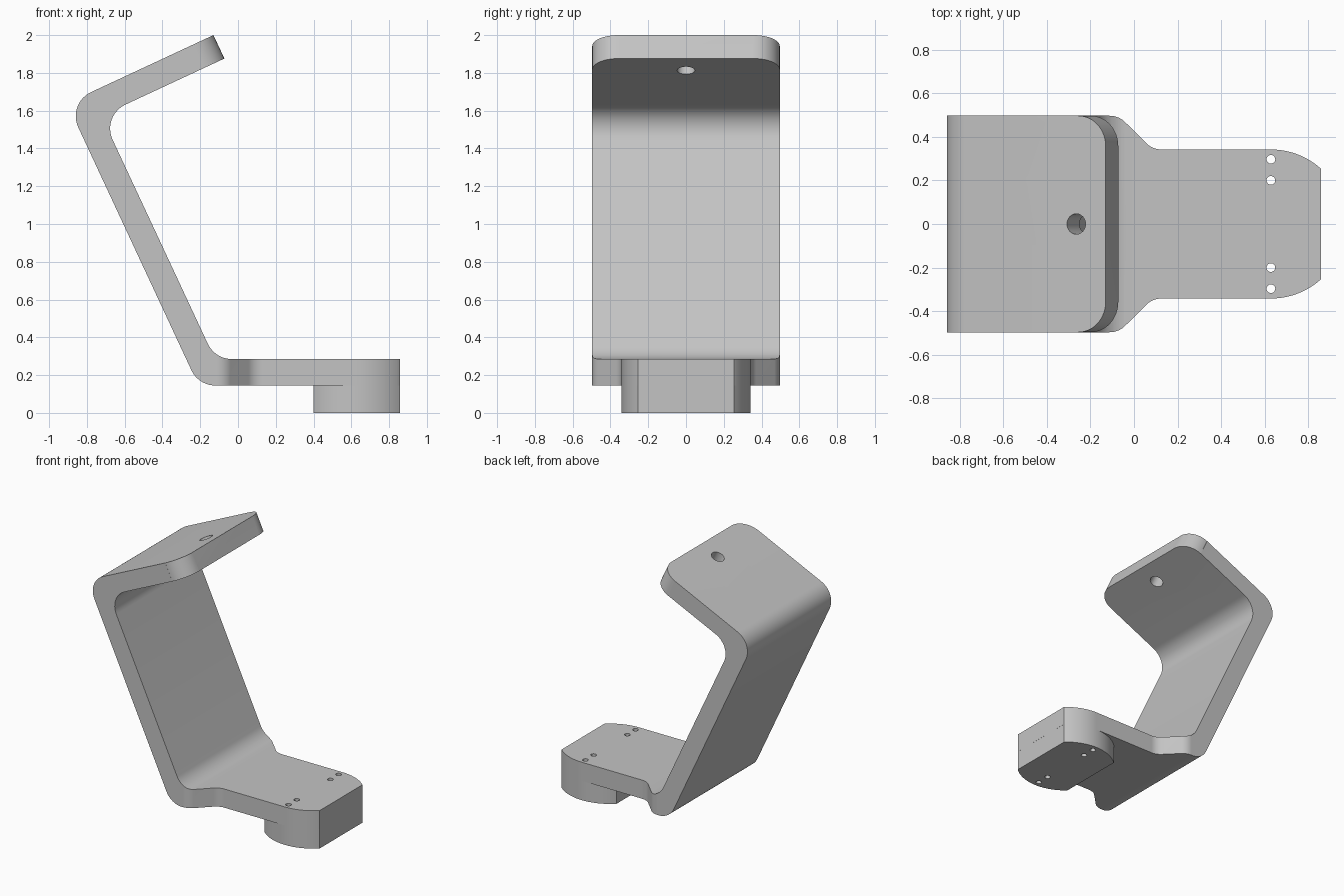
import bpy, bmesh, math
from mathutils import Matrix, Vector

cube = bpy.data.objects.get("Cube")
if cube:
    bpy.data.objects.remove(cube, do_unlink=True)

TILT = math.radians(25)
HALF_W = 0.497                 # half width of the wide band
BEND = 0.14                    # bend radius
PAD_X, PAD_R, PAD_HALF = 0.628, 0.342, 0.2285

grey = bpy.data.materials.new("light_grey")
grey.use_nodes = True
grey.diffuse_color = (0.55, 0.55, 0.55, 1)
grey.node_tree.nodes["Principled BSDF"].inputs["Base Color"].default_value = (0.55, 0.55, 0.55, 1)


def rounded(corners, steps=12):
    """Outline from (x, y, radius) corners, each rounded by an arc."""
    out = []
    for i, (x, y, r) in enumerate(corners):
        p = Vector((x, y))
        if r == 0:
            out.append(p)
            continue
        a = (Vector(corners[i - 1][:2]) - p).normalized()
        b = (Vector(corners[(i + 1) % len(corners)][:2]) - p).normalized()
        half = a.angle(b) / 2
        centre = p + (a + b).normalized() * r / math.sin(half)
        start = p + a * r / math.tan(half) - centre
        end = p + b * r / math.tan(half) - centre
        sweep = start.angle_signed(end)
        for k in range(steps + 1):
            t = -sweep * k / steps
            out.append(centre + Matrix.Rotation(t, 2) @ start)
    return out


def prism(name, outline, low, high, matrix=Matrix()):
    """Extrude a flat outline from low to high along local z."""
    bm = bmesh.new()
    face = bm.faces.new([bm.verts.new((p[0], p[1], low)) for p in outline])
    ext = bmesh.ops.extrude_face_region(bm, geom=[face])
    top = [v for v in ext["geom"] if isinstance(v, bmesh.types.BMVert)]
    bmesh.ops.translate(bm, verts=top, vec=(0, 0, high - low))
    bmesh.ops.remove_doubles(bm, verts=bm.verts, dist=1e-5)
    bm.transform(matrix)
    bmesh.ops.recalc_face_normals(bm, faces=bm.faces)
    mesh = bpy.data.meshes.new(name)
    bm.to_mesh(mesh)
    bm.free()
    mesh.materials.append(grey)
    obj = bpy.data.objects.new(name, mesh)
    bpy.context.collection.objects.link(obj)
    return obj


def circle(x, y, r, n=32):
    return [(x + r * math.cos(math.tau * k / n), y + r * math.sin(math.tau * k / n)) for k in range(n)]


def activate(obj):
    bpy.ops.object.select_all(action="DESELECT")
    obj.select_set(True)
    bpy.context.view_layer.objects.active = obj


def cut(obj, cutters):
    activate(obj)
    for c in cutters:
        c.hide_render = True
        mod = obj.modifiers.new("cut", "BOOLEAN")
        mod.operation, mod.solver, mod.object = "DIFFERENCE", "EXACT", c
        bpy.ops.object.modifier_apply(modifier=mod.name)


# Bent band: side profile in x and z, extruded across the width
profile = rounded([
    (-0.13, 2.0, 0), (-0.905, 1.639, BEND), (-0.209, 0.145, BEND), (0.857, 0.145, 0),
    (0.857, 0.285, 0), (-0.122, 0.285, BEND), (-0.723, 1.573, BEND), (-0.072, 1.876, 0)])
bracket = prism("bent_bracket", profile, -HALF_W, HALF_W, Matrix.Rotation(math.pi / 2, 4, "X"))

# Rounded pad under the end of the foot: disc clipped to a strip
reach = math.asin(PAD_HALF / PAD_R)
arc = [(PAD_X + PAD_R * math.sin(t), PAD_R * math.cos(t))
       for t in [reach * k / 12 for k in range(-12, 13)]]
pad = prism("foot_pad", arc + [(x, -y) for x, y in reversed(arc)], 0, 0.145)

# Trims for the narrow foot and the rounded tip corners, mirrored on both sides
tip = Matrix.Translation((-0.13, 0, 2.0)) @ Matrix.Rotation(-TILT, 4, "Y")
edge = HALF_W - 0.0005
waist = rounded([(-0.112, 0.7, 0), (-0.112, edge, 0), (-0.07, edge, 0.1), (0.085, PAD_R, 0.1),
                 (PAD_X, PAD_R, 0)])
waist += arc[13:] + [(0.95, 0.14), (0.95, 0.7)]
corner = rounded([(-0.139, 0.7, 0), (-0.139, edge, 0), (0, edge, 0.139),
                  (0, edge - 0.139, 0), (0.1, edge - 0.139, 0), (0.1, 0.7, 0)])
cutters = []
for side in (1, -1):
    cutters.append(prism("waist_cutter", [(x, side * y) for x, y in waist], 0.05, 0.6))
    cutters.append(prism("corner_cutter", [(x, side * y) for x, y in corner], -0.3, 0.2, tip))

# Mounting hole in the tip and four small holes through the foot
cutters.append(prism("tip_hole_cutter", circle(-0.149, 0, 0.047), -0.2, 0.1, tip))
small = [prism("foot_hole_cutter", circle(PAD_X, y, 0.02, 24), -0.1, 0.5)
         for y in (-0.297, -0.2, 0.2, 0.297)]
cut(bracket, cutters + small)
cut(pad, small)
for c in cutters + small:
    bpy.data.objects.remove(c, do_unlink=True)

for obj in (bracket, pad):
    activate(obj)
    bpy.ops.object.shade_smooth_by_angle(angle=math.radians(30))
